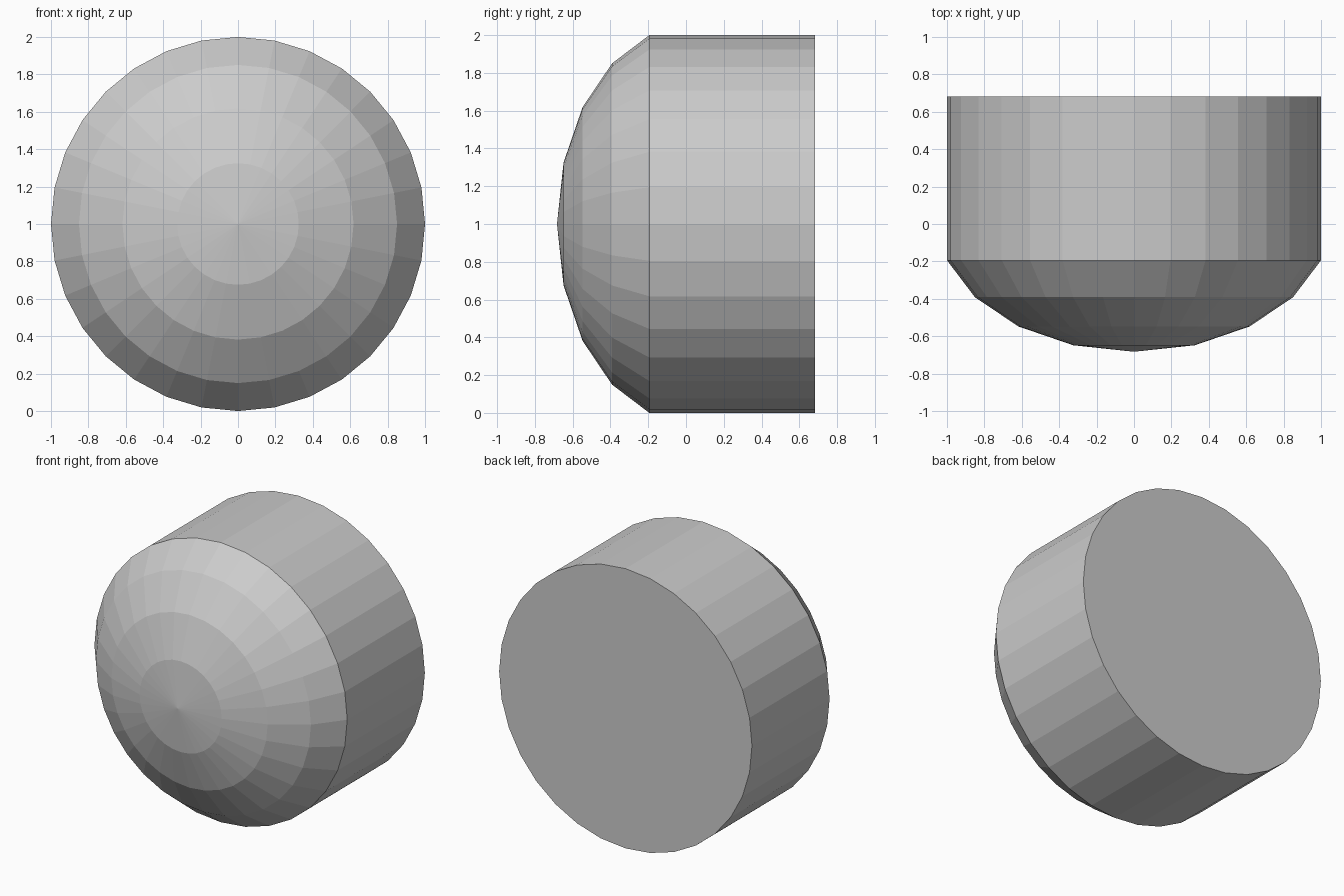
import bpy, bmesh, math

if "Cube" in bpy.data.objects:
    bpy.data.objects.remove(bpy.data.objects["Cube"])

SIDES = 32
RADIUS = 1.0
BACK_Y, RIM_Y, TIP_Y = 0.683, -0.194, -0.683
STEP = math.radians(18)  # dome is the upper four bands of a ten-ring flattened sphere

# Dome rings from the rim towards the tip, as (radius, y)
wide = RADIUS / math.sin(4 * STEP)
deep = (RIM_Y - TIP_Y) / (1 - math.cos(4 * STEP))
dome = [(wide * math.sin(i * STEP), TIP_Y + deep * (1 - math.cos(i * STEP)))
        for i in (4, 3, 2, 1)]
profile = [(RADIUS, BACK_Y)] + dome

bm = bmesh.new()
rings = []
for r, y in profile:
    rings.append([bm.verts.new((r * math.sin(2 * math.pi * k / SIDES), y,
                                1 + r * math.cos(2 * math.pi * k / SIDES)))
                  for k in range(SIDES)])

# Straight wall and dome bands
for a, b in zip(rings, rings[1:]):
    for k in range(SIDES):
        n = (k + 1) % SIDES
        bm.faces.new((a[k], a[n], b[n], b[k]))

# Pointed fan at the front, flat disc at the back
tip = bm.verts.new((0, TIP_Y, 1))
for k in range(SIDES):
    bm.faces.new((rings[-1][k], rings[-1][(k + 1) % SIDES], tip))
bm.faces.new(rings[0])
bmesh.ops.recalc_face_normals(bm, faces=bm.faces)

mesh = bpy.data.meshes.new("domed_button")
bm.to_mesh(mesh)
bm.free()
bpy.context.collection.objects.link(bpy.data.objects.new("domed_button", mesh))
